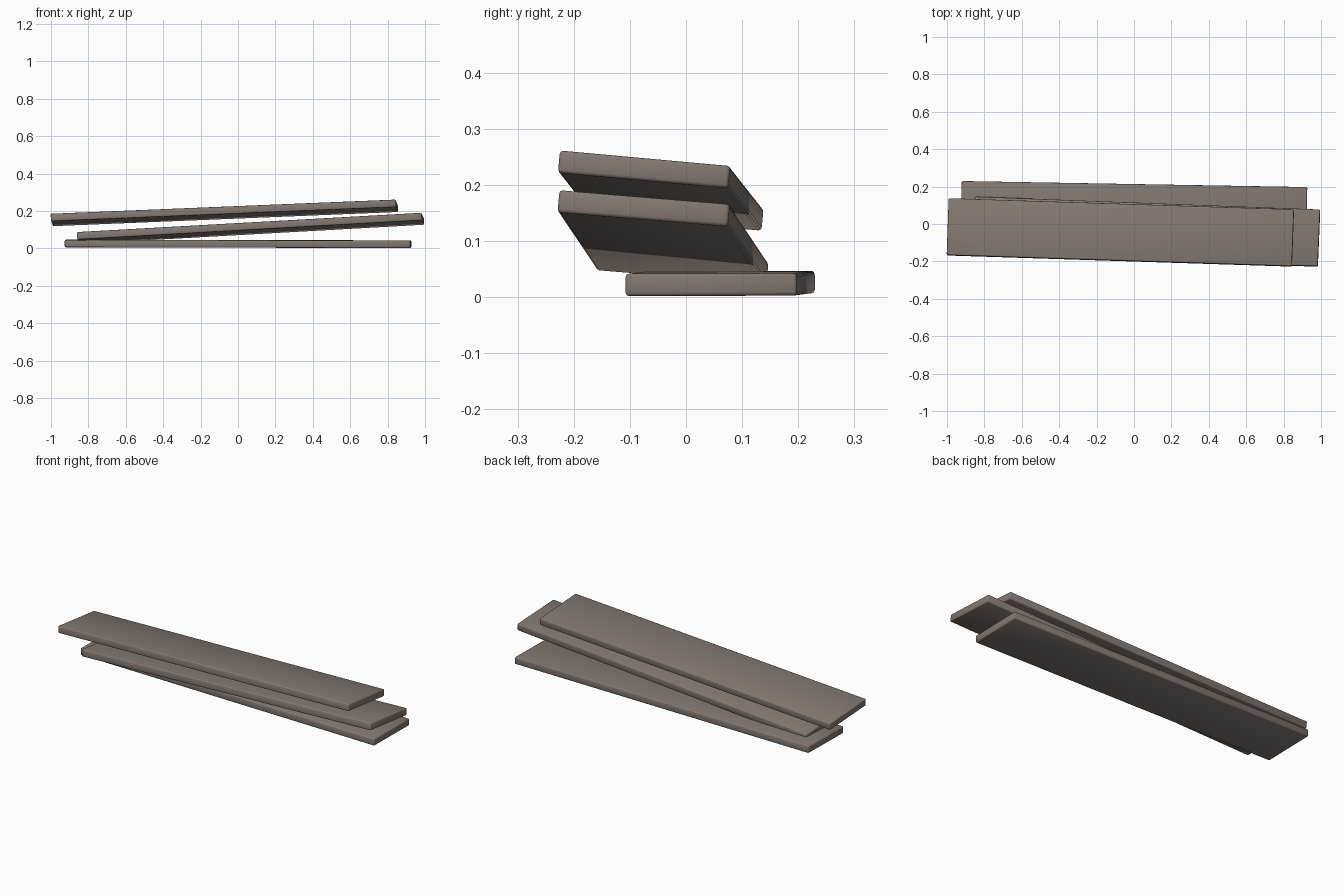
import bpy
from math import radians

cube = bpy.data.objects.get("Cube")
if cube:
    bpy.data.objects.remove(cube, do_unlink=True)

# Weathered grey-brown wood
wood = bpy.data.materials.new("weathered_wood")
wood.use_nodes = True
colour = (0.225, 0.187, 0.165, 1)
wood.diffuse_color = colour
shader = next(n for n in wood.node_tree.nodes if n.type == 'BSDF_PRINCIPLED')
shader.inputs["Base Color"].default_value = colour
shader.inputs["Roughness"].default_value = 0.8

LENGTH, WIDTH, THICKNESS = 1.848, 0.305, 0.04


def plank(name, centre, roll, pitch, yaw):
    """One softly bevelled board, tilted in place (angles in degrees)."""
    bpy.ops.mesh.primitive_cube_add(size=1, location=centre)
    board = bpy.context.object
    board.name = name
    board.scale = (LENGTH, WIDTH, THICKNESS)
    bpy.ops.object.transform_apply(location=False, rotation=False, scale=True)
    board.rotation_euler = [radians(a) for a in (roll, pitch, yaw)]
    board.data.materials.append(wood)
    bevel = board.modifiers.new("soft_edges", 'BEVEL')
    bevel.width = 0.006
    bevel.segments = 2
    bpy.ops.object.modifier_apply(modifier=bevel.name)
    bpy.ops.object.shade_smooth()
    return board


# Three boards loosely stacked
plank("bottom_plank", (0, 0.061, 0.0245), 0.2, 0.13, -1.0)
plank("middle_plank", (0.067, -0.041, 0.107), -4.7, -3.2, -2.15)
plank("top_plank", (-0.073, -0.045, 0.19), -5.2, -2.35, -1.85)
